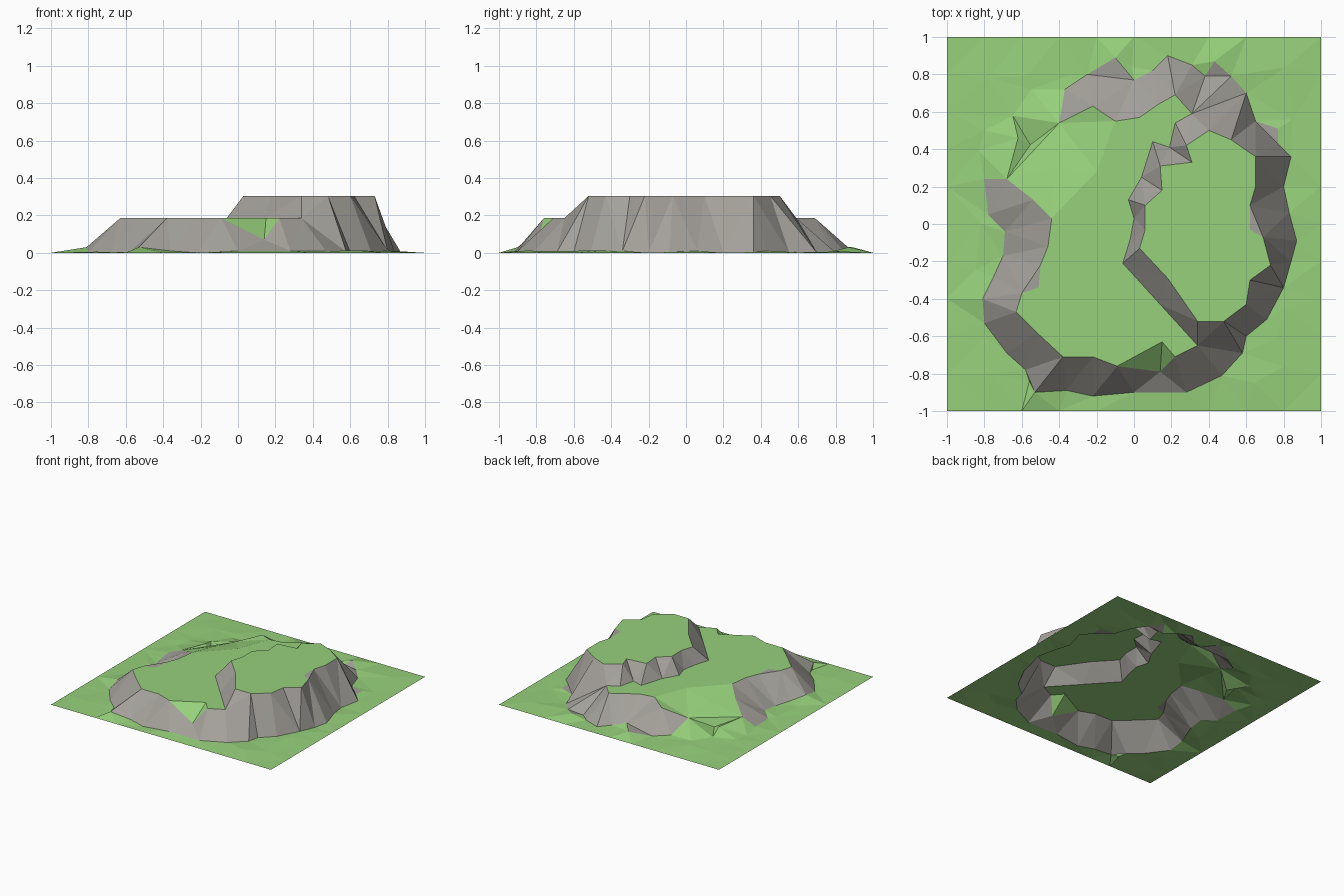
import bpy, random
from mathutils import Vector
from mathutils.geometry import delaunay_2d_cdt

if "Cube" in bpy.data.objects:
    bpy.data.objects.remove(bpy.data.objects["Cube"])

random.seed(4)
LOW, HIGH = 0.185, 0.305


def material(name, rgb):
    m = bpy.data.materials.new(name)
    m.diffuse_color = (*rgb, 1)
    m.use_nodes = True
    m.node_tree.nodes["Principled BSDF"].inputs["Base Color"].default_value = m.diffuse_color
    return m


def inside(p, poly):
    hit = False
    for (ax, ay), (bx, by) in zip(poly, poly[1:] + poly[:1]):
        if (ay > p[1]) != (by > p[1]) and p[0] < (bx - ax) * (p[1] - ay) / (by - ay) + ax:
            hit = not hit
    return hit


# Ramp sides, shared by the cliff foot and the lower terrace
ramp_a, ramp_b = (-.68, .24), (-.40, .54)

# Foot of the outer cliff
foot = [ramp_b, (-.37, .72), (-.25, .80), (-.10, .89), (0, .77), (.10, .82), (.18, .90),
        (.31, .85), (.38, .79), (.43, .87), (.52, .79), (.60, .70), (.65, .55), (.77, .51),
        (.77, .43), (.84, .36), (.80, .20), (.83, .06), (.87, -.09), (.84, -.20), (.80, -.34),
        (.71, -.51), (.60, -.60), (.58, -.69), (.47, -.81), (.28, -.90), (0, -.90),
        (-.22, -.92), (-.36, -.89), (-.53, -.90), (-.58, -.78), (-.68, -.69), (-.80, -.53),
        (-.81, -.40), (-.75, -.28), (-.70, -.17), (-.69, -.04), (-.78, .05), (-.80, .24), ramp_a]

# Edge of the lower terrace, with the grassy notch at the front
notch, notch_back = (.14, -.79), (.15, -.63)
terrace = [ramp_a, (-.54, .13), (-.44, .03), (-.46, -.12), (-.50, -.22), (-.51, -.34), (-.60, -.37),
           (-.63, -.47), (-.52, -.58), (-.38, -.71), (-.22, -.71), (-.09, -.76), notch, (.22, -.71),
           (.34, -.65), (.14, -.43), (-.06, -.21), (-.02, -.08), (0, .03), (-.03, .13), (.04, .25),
           (.10, .44), (.19, .41), (.22, .54), (.31, .59), (.22, .69), (.13, .64), (.03, .57),
           (-.10, .55), (-.22, .63), ramp_b]

# Edge of the upper plateau
summit = [(.34, -.52), (.18, -.29), (.03, -.13), (.06, -.03), (.06, .10), (.15, .18), (.14, .31),
          (.31, .33), (.28, .42), (.40, .50), (.52, .45), (.65, .36), (.65, .20), (.62, .10),
          (.62, -.03), (.69, -.07), (.73, -.22), (.62, -.30), (.60, -.43), (.48, -.52)]

special = {ramp_a: .06, ramp_b: .09, notch: .07, (-.54, .13): .13, (-.22, .63): .16}
points, heights, edges = [], [], []


def add(p, z):
    if p in points:
        return points.index(p)
    points.append(p)
    heights.append(special.get(p, z))
    return len(points) - 1


def outline(poly, z):
    ids = [add(p, z()) for p in poly]
    edges.extend(zip(ids, ids[1:] + ids[:1]))


outline(foot, lambda: random.choice((0, .004, .01, .03)))
outline(terrace, lambda: LOW)
outline(summit, lambda: HIGH)
back = add(notch_back, LOW)
for p in ((-.09, -.76), notch, (.22, -.71)):
    edges.append((back, add(p, LOW)))

# Extra points on the ramp
for p, z in (((-.20, .28), LOW), ((-.42, .30), .14), ((-.62, .46), .045), ((-.80, .50), .008),
             ((-.55, .72), .012)):
    add(p, z)

# Slightly bumpy ground around the hill, flat at the border
N = 10
for i in range(N + 1):
    for j in range(N + 1):
        x, y = -1 + 2 * i / N, -1 + 2 * j / N
        if i in (0, N) or j in (0, N):
            add((x, y), 0)
            continue
        p = (x + random.uniform(-.05, .05), y + random.uniform(-.05, .05))
        near = min((Vector(p) - Vector(q)).length for q in points)
        if not inside(p, foot) and near > .06:
            add(p, random.uniform(0, .014))

verts, _, faces, source, _, _ = delaunay_2d_cdt([Vector(p) for p in points], edges, [], 0, 1e-5)
coords = []
for v, src in zip(verts, source):
    k = src[0] if src else min(range(len(points)), key=lambda n: (Vector(points[n]) - v).length)
    coords.append((v.x, v.y, heights[k]))

# Terrain sheet: grass on the levels, rock on the cliffs
mesh = bpy.data.meshes.new("terrain")
mesh.from_pydata(coords, [], [list(f) for f in faces])
mesh.materials.append(material("grass green", (.31, .64, .20)))
mesh.materials.append(material("rock grey", (.37, .355, .325)))
notch_tri = [(-.09, -.76), notch, (.22, -.71), notch_back]
for f in mesh.polygons:
    c = f.center[:2]
    grass = not inside(c, foot) or inside(c, terrace) or inside(c, summit) or inside(c, notch_tri)
    f.material_index = 0 if grass else 1
    if f.normal.z < 0:
        f.flip()
terrain = bpy.data.objects.new("terrain", mesh)
bpy.context.collection.objects.link(terrain)
